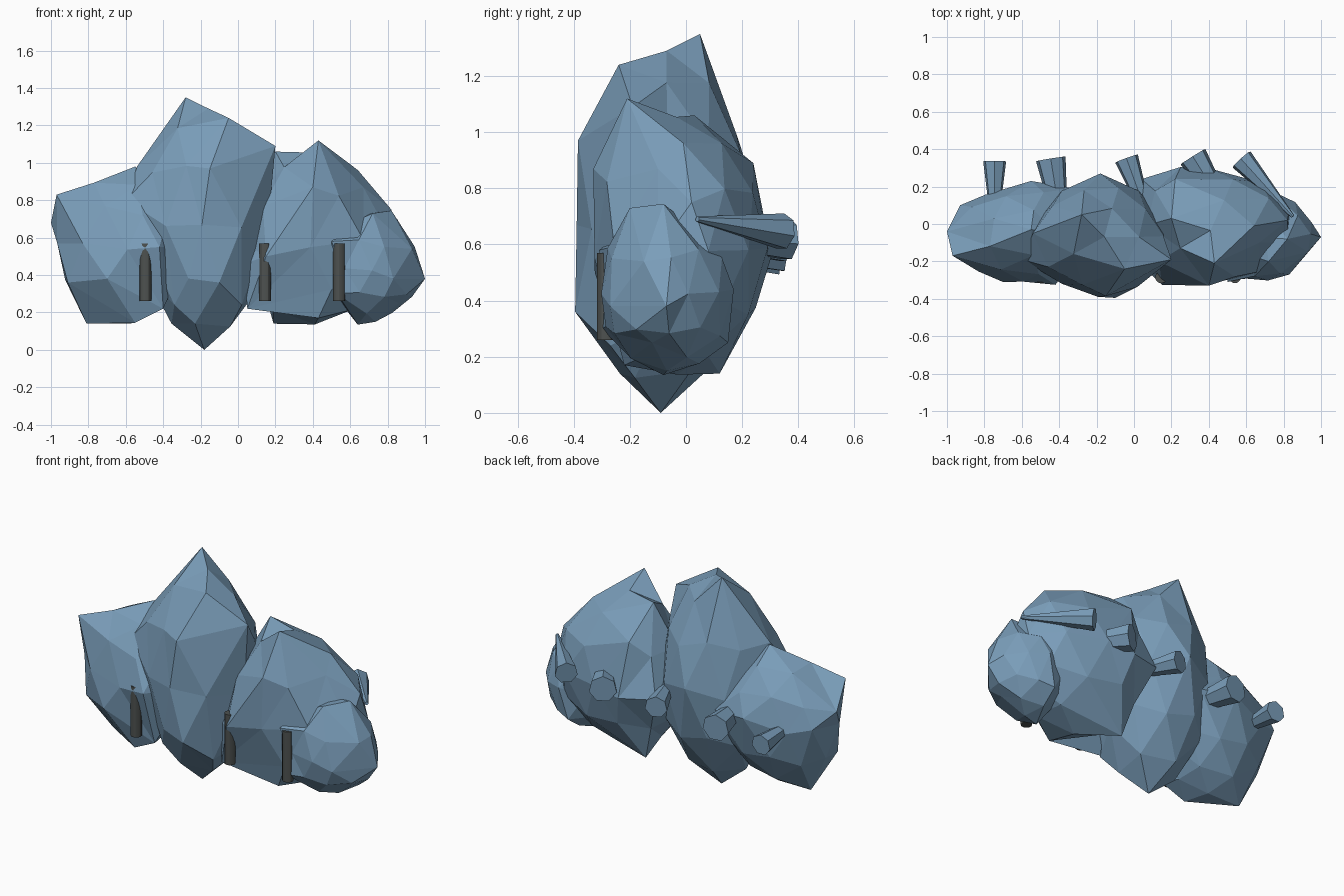
import bpy, bmesh, math
from mathutils import Vector

if "Cube" in bpy.data.objects:
    bpy.data.objects.remove(bpy.data.objects["Cube"])


def material(name, rgb):
    m = bpy.data.materials.new(name)
    m.diffuse_color = (*rgb, 1)
    m.use_nodes = True
    m.node_tree.nodes["Principled BSDF"].inputs["Base Color"].default_value = m.diffuse_color
    return m


stone = material("blue_grey_stone", (0.195, 0.34, 0.49))
iron = material("dark_grey", (0.075, 0.083, 0.08))


def finish(name, bm, mat):
    bmesh.ops.recalc_face_normals(bm, faces=bm.faces)
    me = bpy.data.meshes.new(name)
    bm.to_mesh(me)
    bm.free()
    me.materials.append(mat)
    ob = bpy.data.objects.new(name, me)
    bpy.context.collection.objects.link(ob)
    return ob


def rock(name, centre, radii, peaks):
    """Faceted ellipsoid whose nearest corners are pulled out to the peaks."""
    bm = bmesh.new()
    bmesh.ops.create_icosphere(bm, subdivisions=2, radius=1)
    c = Vector(centre)
    base = {v: v.co.normalized() for v in bm.verts}
    world = {v: c + Vector([n[i] * radii[i] for i in range(3)]) for v, n in base.items()}
    pinned, pulls = {}, []
    for p in peaks:
        p = Vector(p)
        d = Vector([(p[i] - c[i]) / radii[i] for i in range(3)]).normalized()
        v = max((u for u in base if u not in pinned), key=lambda u: base[u].dot(d))
        pinned[v] = p
        pulls.append((base[v], p - world[v]))
    for v in base:
        if v in pinned:
            v.co = pinned[v]
            continue
        move = Vector()
        for n, off in pulls:
            move += off * math.exp(-(n.angle(base[v]) / 0.42) ** 2)
        v.co = world[v] + move
    return finish(name, bm, stone)


def spike(name, a, b, ra, rb, sides, mat):
    """Tapered prism from point a to point b."""
    a, b = Vector(a), Vector(b)
    bm = bmesh.new()
    bmesh.ops.create_cone(bm, cap_ends=True, segments=sides, radius1=ra,
                          radius2=rb, depth=(b - a).length)
    rot = (b - a).to_track_quat('Z', 'Y').to_matrix().to_4x4()
    rot.translation = (a + b) / 2
    bm.transform(rot)
    return finish(name, bm, mat)


# Four overlapping boulders
rock("tall_middle_rock", (-0.18, -0.07, 0.66), (0.35, 0.30, 0.58), [
    (-0.28, 0.05, 1.35), (-0.05, -0.24, 1.24), (0.20, -0.19, 1.09),
    (-0.60, -0.19, 0.80), (-0.15, -0.385, 0.97), (-0.10, -0.395, 0.36),
    (-0.18, -0.09, 0.0), (-0.18, 0.27, 0.72), (0.02, -0.27, 0.24),
    (-0.34, -0.25, 0.24), (-0.54, -0.05, 0.98)])
rock("right_rock", (0.43, -0.02, 0.58), (0.42, 0.30, 0.42), [
    (0.43, -0.21, 1.12), (0.20, 0.03, 1.06), (0.22, 0.24, 0.89),
    (0.25, 0.305, 0.56), (0.82, 0.02, 0.75), (0.19, 0.12, 0.14),
    (0.43, -0.22, 0.17), (0.03, -0.21, 0.46), (0.40, -0.33, 0.87),
    (0.67, -0.10, 0.87), (0.05, -0.23, 0.22), (0.15, -0.325, 0.50),
    (0.04, 0.24, 0.58)])
rock("small_right_rock", (0.72, -0.07, 0.43), (0.235, 0.23, 0.28), [
    (1.0, -0.07, 0.38), (0.82, -0.08, 0.745), (0.64, -0.08, 0.135),
    (0.50, -0.31, 0.58), (0.53, -0.30, 0.30), (0.93, -0.15, 0.54),
    (0.86, -0.12, 0.25), (0.83, -0.27, 0.38), (0.75, 0.17, 0.44),
    (0.72, -0.20, 0.73), (0.72, 0.05, 0.64), (0.70, 0.15, 0.25)])
rock("left_rock", (-0.60, -0.05, 0.55), (0.34, 0.24, 0.38), [
    (-0.97, -0.17, 0.83), (-1.0, -0.04, 0.68), (-0.91, -0.18, 0.36),
    (-0.81, -0.06, 0.14), (-0.55, -0.22, 0.145), (-0.70, -0.31, 0.38),
    (-0.42, -0.325, 0.55), (-0.55, 0.23, 0.62), (-0.93, 0.10, 0.60),
    (-0.55, -0.03, 0.98), (-0.32, 0.19, 0.60), (-0.40, -0.24, 0.22)])

# Faceted stubs fanning out of the back: outer end, heading, inner and outer radius, drop
stubs = [((-0.745, 0.335, 0.55), 0, 0.01, 0.063, 0.05),
         ((-0.445, 0.348, 0.58), 9, 0.03, 0.082, 0.03),
         ((-0.04, 0.35, 0.60), 20, 0.015, 0.066, 0.05),
         ((0.315, 0.36, 0.62), 32, 0.03, 0.080, 0.03),
         ((0.575, 0.345, 0.645), 42, 0.01, 0.066, 0.11)]
for i, (end, deg, r0, r1, drop) in enumerate(stubs):
    t = math.radians(deg)
    tip = Vector(end) + 0.41 * Vector((math.sin(t), -math.cos(t), drop))
    spike(f"back_stub_{i + 1}", tip, end, r0, r1, 7, stone)

# Dark upright rods, half sunk in the front
for i, x in enumerate((-0.495, 0.145, 0.54)):
    rod = spike(f"front_rod_{i + 1}", (x, -0.285, 0.26), (x, -0.285, 0.57),
                0.032, 0.032, 12, iron)
    bpy.context.view_layer.objects.active = rod
    rod.select_set(True)
    bpy.ops.object.shade_smooth_by_angle()
    rod.select_set(False)
